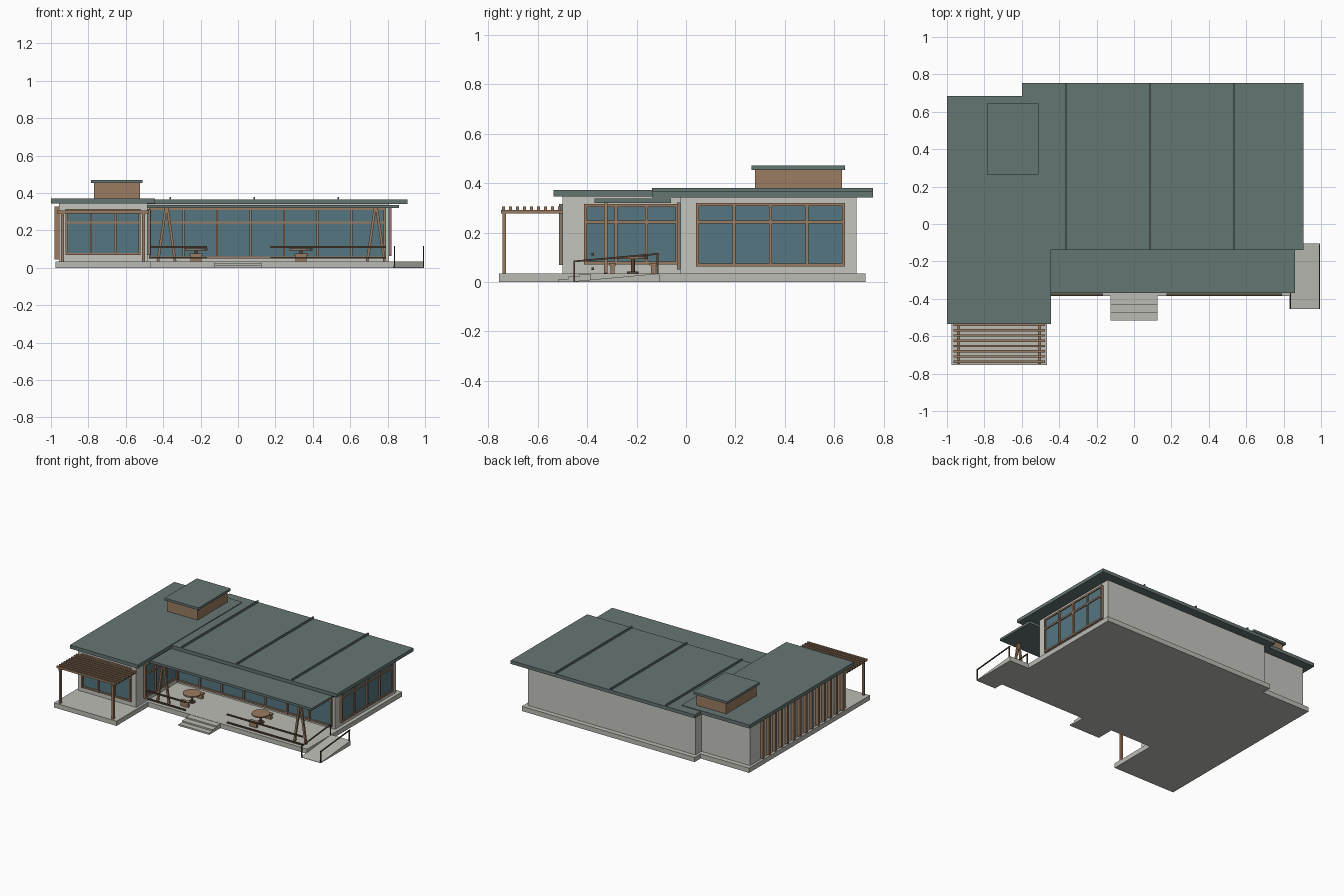
import bpy, bmesh, math
from mathutils import Vector

if "Cube" in bpy.data.objects:
    bpy.data.objects.remove(bpy.data.objects["Cube"])


def material(name, rgb):
    m = bpy.data.materials.new(name)
    m.diffuse_color = (*rgb, 1)
    m.use_nodes = True
    m.node_tree.nodes["Principled BSDF"].inputs["Base Color"].default_value = m.diffuse_color
    return m


CONCRETE = material("concrete", (0.50, 0.50, 0.46))
PLASTER = material("plaster", (0.56, 0.56, 0.52))
ROOF = material("roof_metal", (0.13, 0.18, 0.17))
GLASS = material("glass", (0.09, 0.18, 0.22))
WOOD = material("wood", (0.33, 0.20, 0.12))
DARK = material("dark_wood", (0.10, 0.065, 0.04))


def finish(name, bm, mat):
    bmesh.ops.recalc_face_normals(bm, faces=bm.faces)
    me = bpy.data.meshes.new(name)
    bm.to_mesh(me)
    bm.free()
    me.materials.append(mat)
    ob = bpy.data.objects.new(name, me)
    bpy.context.collection.objects.link(ob)
    return ob


def box(name, x, y, z, mat):
    """Axis-aligned box from (min, max) pairs."""
    bm = bmesh.new()
    bmesh.ops.create_cube(bm, size=1)
    for v in bm.verts:
        v.co = [(r[0] + r[1]) / 2 + c * (r[1] - r[0]) for c, r in zip(v.co, (x, y, z))]
    return finish(name, bm, mat)


def prism(name, profile, axis, lo, hi, mat):
    """Extrude a 2D profile along x (yz profile) or z (xy profile)."""
    bm = bmesh.new()
    place = (lambda a, b, t: (t, a, b)) if axis == "x" else (lambda a, b, t: (a, b, t))
    face = bm.faces.new([bm.verts.new(place(a, b, lo)) for a, b in profile])
    top = bmesh.ops.extrude_face_region(bm, geom=[face])["geom"]
    d = Vector(place(0, 0, hi - lo))
    bmesh.ops.translate(bm, vec=d, verts=[g for g in top if isinstance(g, bmesh.types.BMVert)])
    return finish(name, bm, mat)


def bar(name, a, b, w, mat):
    """Square bar between two points."""
    a, b = Vector(a), Vector(b)
    d = b - a
    ob = box(name, (-w / 2, w / 2), (-w / 2, w / 2), (0, d.length), mat)
    ob.rotation_mode = "QUATERNION"
    ob.rotation_quaternion = d.to_track_quat("Z", "Y")
    ob.location = a
    return ob


def disc(name, x, y, z0, z1, r, mat):
    bpy.ops.mesh.primitive_cylinder_add(vertices=16, radius=r, depth=z1 - z0,
                                        location=(x, y, (z0 + z1) / 2))
    ob = bpy.context.object
    ob.name = name
    ob.data.materials.append(mat)


def window(name, along, wall, out, lo, hi, z0, z1, panes, transom=0.243):
    """Glazed wall panel; along = 'x' or 'y', out = outward sign."""
    def part(n, r, z, depth, mat):
        d = tuple(sorted((wall - 0.004 * out, wall + depth * out)))
        box(n, *((r, d) if along == "x" else (d, r)), z, mat)
    w = 0.006
    part(name + "_glass", (lo, hi), (z0, z1), 0.004, GLASS)
    for i in range(panes + 1):
        c = lo + w + (hi - lo - 2 * w) * i / panes
        part(name + "_mullion", (c - w, c + w), (z0, z1), 0.014, WOOD)
    for c in (z0 + w, transom, z1 - w):
        part(name + "_rail", (lo, hi), (c - w, c + w), 0.012, WOOD)


# Foundation slab with steps and ramp
prism("foundation_slab", [(-0.975, -0.755), (-0.465, -0.755), (-0.465, -0.385), (0.835, -0.385),
                          (0.835, 0.725), (-0.578, 0.725), (-0.578, 0.655), (-0.975, 0.655)],
      "z", 0, 0.035, CONCRETE)
prism("entry_steps", [(-0.38, 0), (-0.515, 0), (-0.515, 0.012), (-0.475, 0.012), (-0.475, 0.023),
                      (-0.43, 0.023), (-0.43, 0.033), (-0.38, 0.033)], "x", -0.125, 0.125, CONCRETE)
prism("ramp", [(-0.455, 0), (-0.455, 0.003), (-0.105, 0.035), (-0.105, 0)], "x", 0.832, 0.995, CONCRETE)

# Walls
box("wing_walls", (-0.957, -0.483), (-0.5, 0.62), (0.035, 0.346), PLASTER)
box("main_walls", (-0.56, 0.808), (-0.022, 0.69), (0.035, 0.342), PLASTER)

# Windows
window("wing_front_window", "x", -0.5, -1, -0.922, -0.52, 0.068, 0.315, 3)
window("wing_side_window", "y", -0.483, 1, -0.413, -0.03, 0.07, 0.315, 3)
window("porch_window", "x", -0.022, -1, -0.476, 0.79, 0.05, 0.322, 7)
window("main_side_window", "y", 0.808, 1, 0.04, 0.643, 0.063, 0.32, 4)

# Vertical fins on the left wall
for i in range(14):
    y = -0.44 + i * 0.93 / 13
    box("side_fin", (-0.98, -0.955), (y - 0.009, y + 0.009), (0.045, 0.328), WOOD)

# Roofs with standing seams
box("main_roof", (-0.6, 0.905), (-0.138, 0.755), (0.341, 0.366), ROOF)
box("wing_roof", (-1, -0.445), (-0.535, 0.685), (0.345, 0.371), ROOF)
box("porch_roof", (-0.483, 0.862), (-0.37, -0.06), (0.32, 0.337), ROOF)
for x in (-0.363, 0.088, 0.537):
    box("roof_seam", (x - 0.004, x + 0.004), (-0.138, 0.755), (0.36, 0.38), ROOF)

# Rooftop box
box("roof_box", (-0.77, -0.525), (0.278, 0.63), (0.365, 0.455), WOOD)
box("roof_box_cap", (-0.787, -0.51), (0.265, 0.643), (0.453, 0.47), ROOF)

# Pergola
for x in (-0.938, -0.505):
    box("pergola_post", (x - 0.008, x + 0.008), (-0.742, -0.728), (0.035, 0.28), WOOD)
    box("pergola_beam", (x - 0.008, x + 0.008), (-0.748, -0.5), (0.277, 0.291), WOOD)
for i in range(9):
    y = -0.737 + i * 0.0282
    box("pergola_slat", (-0.965, -0.477), (y - 0.006, y + 0.006), (0.29, 0.306), WOOD)

# A-frame porch supports
for x in (-0.382, 0.737):
    for s in (-1, 1):
        bar("porch_brace", (x + s * 0.046, -0.325, 0.035), (x + s * 0.004, -0.325, 0.322), 0.014, WOOD)

# Porch railings
for lo, hi in ((-0.475, -0.165), (0.175, 0.79)):
    for z in (0.054, 0.112):
        box("porch_rail", (lo, hi), (-0.382, -0.372), (z - 0.005, z + 0.005), DARK)

# Ramp handrails
for x in (0.837, 0.992):
    bar("ramp_handrail", (x, -0.455, 0.083), (x, -0.11, 0.114), 0.007, DARK)
    bar("ramp_post", (x, -0.452, 0.002), (x, -0.452, 0.083), 0.007, DARK)
    bar("ramp_post", (x, -0.115, 0.03), (x, -0.115, 0.113), 0.007, DARK)

# Round tables with benches
for x in (-0.225, 0.337):
    y = -0.215
    disc("table_top", x, y, 0.094, 0.103, 0.062, WOOD)
    disc("table_stem", x, y, 0.035, 0.096, 0.008, DARK)
    disc("table_foot", x, y, 0.035, 0.042, 0.024, DARK)
    for s in (-1, 1):
        c = y + s * 0.082
        box("bench_seat", (x - 0.036, x + 0.036), (c - 0.015, c + 0.015), (0.066, 0.076), WOOD)
        box("bench_base", (x - 0.03, x + 0.03), (c - 0.009, c + 0.009), (0.035, 0.067), WOOD)
